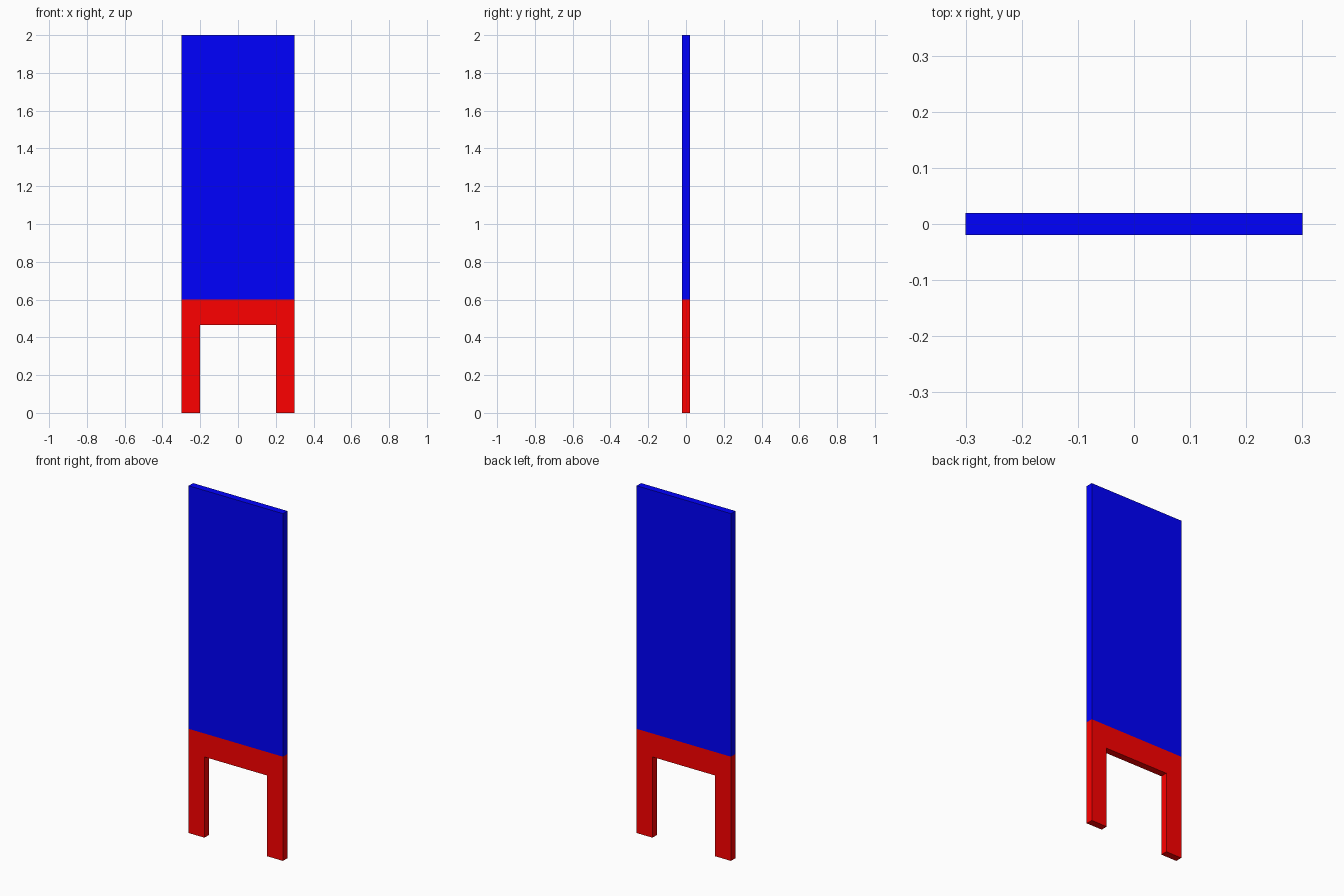
import bpy, bmesh

if "Cube" in bpy.data.objects:
    bpy.data.objects.remove(bpy.data.objects["Cube"])

HALF_DEPTH = 0.02


def material(name, color):
    mat = bpy.data.materials.new(name)
    mat.diffuse_color = color
    mat.use_nodes = True
    mat.node_tree.nodes["Principled BSDF"].inputs["Base Color"].default_value = mat.diffuse_color
    return mat


def plate(name, profile, mat):
    """Extrude an (x, z) outline through the board thickness."""
    bm = bmesh.new()
    face = bm.faces.new([bm.verts.new((x, -HALF_DEPTH, z)) for x, z in profile])
    ext = bmesh.ops.extrude_face_region(bm, geom=[face])
    verts = [g for g in ext["geom"] if isinstance(g, bmesh.types.BMVert)]
    bmesh.ops.translate(bm, verts=verts, vec=(0, 2 * HALF_DEPTH, 0))
    bmesh.ops.recalc_face_normals(bm, faces=bm.faces)
    mesh = bpy.data.meshes.new(name)
    bm.to_mesh(mesh)
    bm.free()
    mesh.materials.append(mat)
    obj = bpy.data.objects.new(name, mesh)
    bpy.context.collection.objects.link(obj)
    return obj


blue = material("blue", (0.0, 0.0, 1.0, 1))
red = material("red", (1.0, 0.0, 0.0, 1))

# Upper board
plate("panel", [(-0.3, 0.6), (0.3, 0.6), (0.3, 2.0), (-0.3, 2.0)], blue)

# Base: cross rail with two legs, outline mirrored about x = 0
half = [(0.2, 0.465), (0.2, 0.0), (0.3, 0.0), (0.3, 0.6)]
plate("leg_frame", half + [(-x, z) for x, z in reversed(half)], red)
